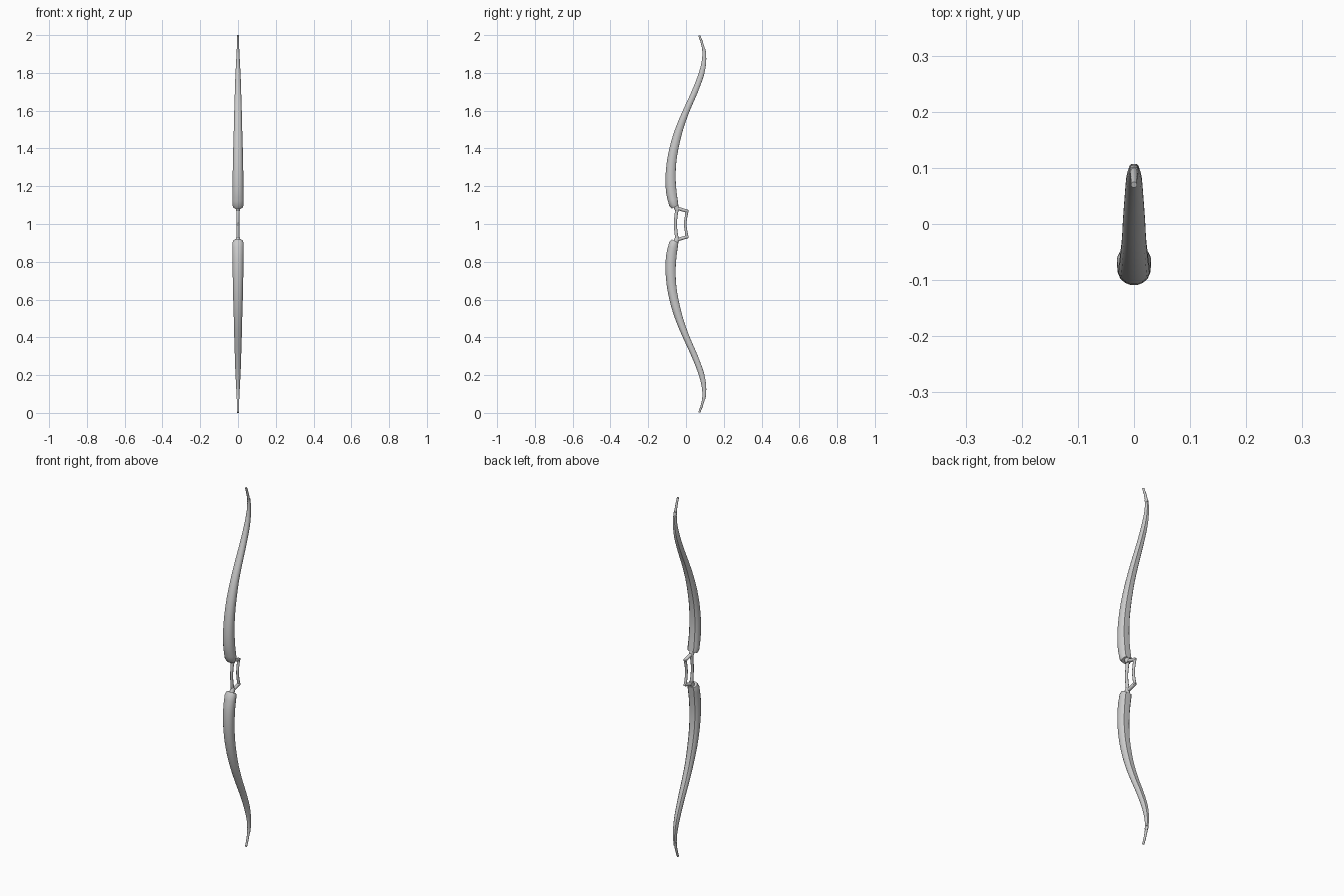
import bpy, bmesh, math
from mathutils import Vector

if "Cube" in bpy.data.objects:
    bpy.data.objects.remove(bpy.data.objects["Cube"])


def spline(pts, steps):
    # Catmull-Rom interpolation of tuples
    p = [Vector(a) for a in pts]
    p = [p[0] * 2 - p[1]] + p + [p[-1] * 2 - p[-2]]
    out = []
    for i in range(1, len(p) - 2):
        a, b, c, d = p[i - 1:i + 3]
        for s in range(steps):
            t = s / steps
            out.append(0.5 * (2 * b + (c - a) * t + (2 * a - 5 * b + 4 * c - d) * t * t
                              + (3 * b - a - 3 * c + d) * t ** 3))
    return out + [p[-2]]


def loft(name, stations, sides=16, flat=1.0, mirror=True):
    # stations: (y, z, half width in x, half depth in the yz plane)
    bm = bmesh.new()
    rings = []
    n = len(stations)
    for i, (y, z, w, d) in enumerate(stations):
        a, b = stations[max(i - 1, 0)], stations[min(i + 1, n - 1)]
        t = Vector((0, b[0] - a[0], b[1] - a[1])).normalized()
        nrm = Vector((0, t.z, -t.y))
        ring = []
        for k in range(sides):
            ang = 2 * math.pi * (k + 0.5) / sides
            s = math.sin(ang)
            off = d * (s if s < 0 else max(-1, min(s, flat)) / flat)
            ring.append(bm.verts.new(Vector((w * math.cos(ang), y, z - 1)) + nrm * off))
        rings.append(ring)
    for r0, r1 in zip(rings, rings[1:]):
        for k in range(sides):
            j = (k + 1) % sides
            bm.faces.new((r0[k], r0[j], r1[j], r1[k]))
    bm.faces.new(rings[0][::-1])
    bm.faces.new(rings[-1])
    bmesh.ops.recalc_face_normals(bm, faces=bm.faces)
    me = bpy.data.meshes.new(name)
    bm.to_mesh(me)
    bm.free()
    ob = bpy.data.objects.new(name, me)
    bpy.context.collection.objects.link(ob)
    ob.location.z = 1
    bpy.ops.object.select_all(action='DESELECT')
    ob.select_set(True)
    bpy.context.view_layer.objects.active = ob
    bpy.ops.object.shade_smooth_by_angle(angle=math.radians(35))
    if mirror:
        m = ob.modifiers.new("mirror", 'MIRROR')
        m.use_axis = (False, False, True)
        m.use_mirror_merge = False
    return ob


# Limbs: thick at the grip, recurving towards the tips
limb = spline([(-0.066, 1.105, 0.031, 0.025), (-0.078, 1.17, 0.030, 0.028),
               (-0.082, 1.25, 0.029, 0.027), (-0.075, 1.34, 0.027, 0.025),
               (-0.057, 1.43, 0.025, 0.023), (-0.030, 1.52, 0.022, 0.020),
               (0.006, 1.61, 0.020, 0.017), (0.046, 1.70, 0.017, 0.016),
               (0.080, 1.79, 0.014, 0.015), (0.095, 1.86, 0.010, 0.012),
               (0.096, 1.91, 0.008, 0.009)], 3)
loft("limb", [(-0.058, 1.090, 0.026, 0.020)] + [tuple(v) for v in limb], flat=0.85)

# Tips with a shallow string nock band
loft("limb_tip", [(0.097, 1.905, 0.0065, 0.008), (0.091, 1.935, 0.0065, 0.007),
                  (0.081, 1.970, 0.006, 0.006), (0.070, 1.998, 0.0055, 0.0055)], 12)
loft("nock_band", [(0.0962, 1.91, 0.0085, 0.0095), (0.0932, 1.926, 0.008, 0.009)], 12)

# Sockets joining the grip to the limbs
loft("grip_socket", [(-0.044, 1.070, 0.011, 0.012), (-0.050, 1.086, 0.013, 0.014),
                     (-0.056, 1.100, 0.013, 0.014)], 12)

# Front grip rod, bowed slightly forward
half = [(-0.046, 1.085, 0.009, 0.009), (-0.052, 1.05, 0.008, 0.009), (-0.056, 1.0, 0.007, 0.008)]
rod = spline(half + [(y, 2 - z, w, d) for y, z, w, d in half[-2::-1]], 3)
loft("grip_front_rod", [tuple(v) for v in rod], 12, mirror=False)

# Rear grip: slanted struts and a bowed bar
loft("grip_strut", [(-0.046, 1.083, 0.010, 0.009), (0.006, 1.068, 0.009, 0.009),
                    (0.013, 1.066, 0.006, 0.006)], 12)
half = [(0.007, 1.074, 0.008, 0.008), (-0.001, 1.03, 0.007, 0.007), (-0.004, 1.0, 0.007, 0.007)]
bar = spline(half + [(y, 2 - z, w, d) for y, z, w, d in half[-2::-1]], 3)
loft("grip_rear_bar", [tuple(v) for v in bar], 12, mirror=False)
